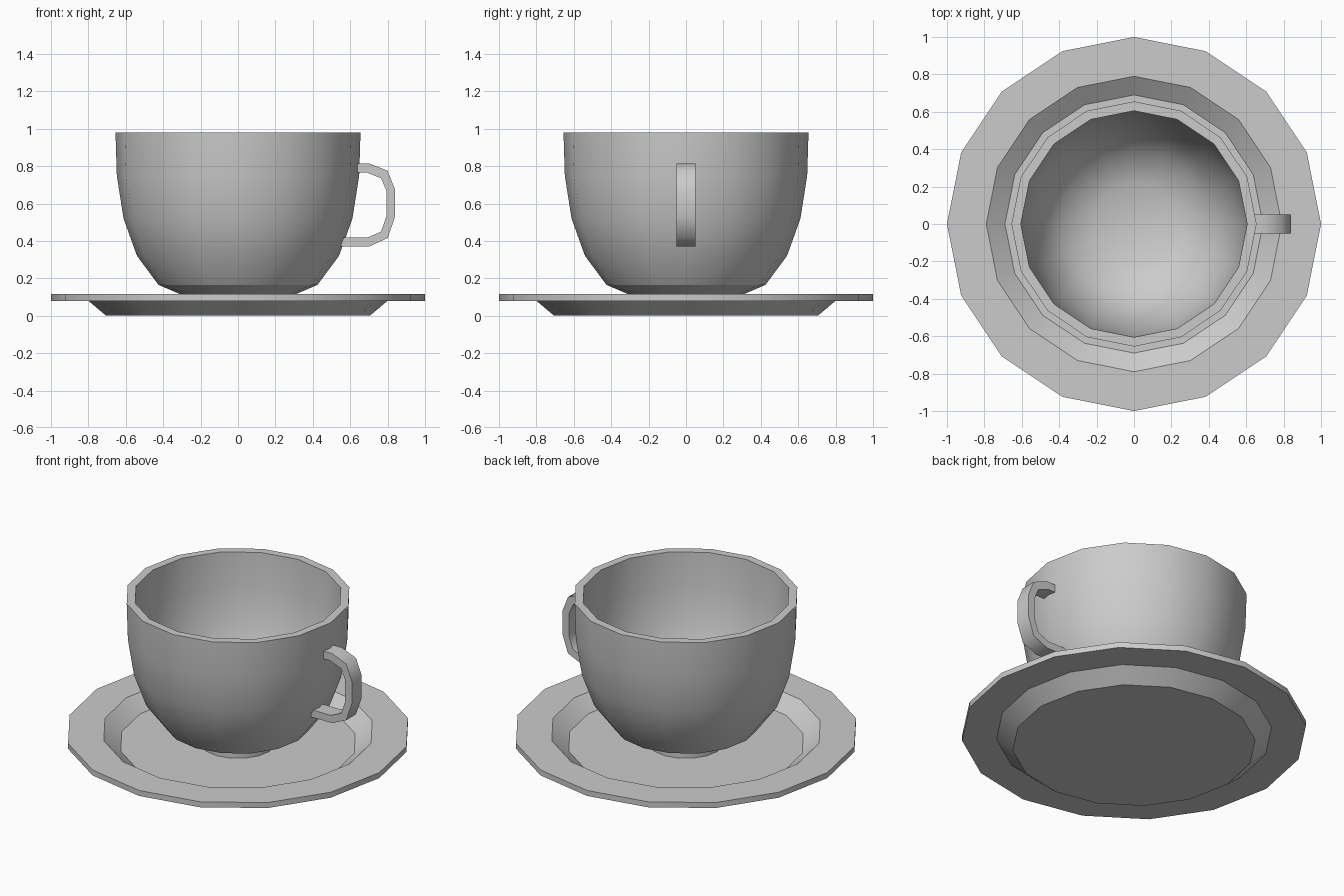
import bpy, bmesh, math

if "Cube" in bpy.data.objects:
    bpy.data.objects.remove(bpy.data.objects["Cube"])

china = bpy.data.materials.new("plain_grey")
china.diffuse_color = (0.6, 0.6, 0.6, 1)
china.use_nodes = True
china.node_tree.nodes["Principled BSDF"].inputs["Base Color"].default_value = china.diffuse_color


def finish(bm, name, angle):
    bmesh.ops.recalc_face_normals(bm, faces=bm.faces)
    mesh = bpy.data.meshes.new(name)
    bm.to_mesh(mesh)
    bm.free()
    mesh.materials.append(china)
    obj = bpy.data.objects.new(name, mesh)
    bpy.context.collection.objects.link(obj)
    bpy.ops.object.select_all(action='DESELECT')
    obj.select_set(True)
    bpy.context.view_layer.objects.active = obj
    bpy.ops.object.shade_smooth_by_angle(angle=math.radians(angle))
    return obj


def lathe(name, profile, sides=16):
    """Revolve an open (radius, z) profile and cap both ends with flat discs."""
    bm = bmesh.new()
    rings = [[bm.verts.new((r * math.cos(2 * math.pi * i / sides),
                            r * math.sin(2 * math.pi * i / sides), z))
              for i in range(sides)] for r, z in profile]
    for a, b in zip(rings, rings[1:]):
        for i in range(sides):
            j = (i + 1) % sides
            bm.faces.new((a[i], a[j], b[j], b[i]))
    bm.faces.new(rings[0])
    bm.faces.new(rings[-1])
    return finish(bm, name, 30)


# Saucer: flat base, sloped wall, wide flat rim
lathe("saucer", [(0.705, 0), (0.80, 0.08), (1, 0.08), (1, 0.115),
                 (0.79, 0.115), (0.69, 0.04)])

# Cup: foot, outer bowl, lip, then inner bowl down to its flat floor
lathe("cup", [(0.22, 0.038), (0.22, 0.077), (0.425, 0.165), (0.54, 0.32),
              (0.612, 0.52), (0.648, 0.75), (0.655, 0.98),
              (0.605, 0.98), (0.598, 0.755), (0.563, 0.535), (0.497, 0.35),
              (0.395, 0.205), (0.215, 0.12)])

# Handle: flat C-shaped strap, outer and inner outlines in x, z
outer = [(0.63, 0.815), (0.70, 0.815), (0.80, 0.775), (0.84, 0.675),
         (0.84, 0.53), (0.80, 0.415), (0.70, 0.37), (0.545, 0.37)]
inner = [(0.63, 0.765), (0.69, 0.765), (0.765, 0.735), (0.793, 0.67),
         (0.793, 0.53), (0.765, 0.45), (0.69, 0.417), (0.55, 0.417)]
bm = bmesh.new()
loops = [[bm.verts.new((p[0], y, p[1]))
          for p, y in ((o, -0.05), (o, 0.05), (n, 0.05), (n, -0.05))]
         for o, n in zip(outer, inner)]
for a, b in zip(loops, loops[1:]):
    for i in range(4):
        j = (i + 1) % 4
        bm.faces.new((a[i], a[j], b[j], b[i]))
bm.faces.new(loops[0])
bm.faces.new(loops[-1])
finish(bm, "handle", 50)
